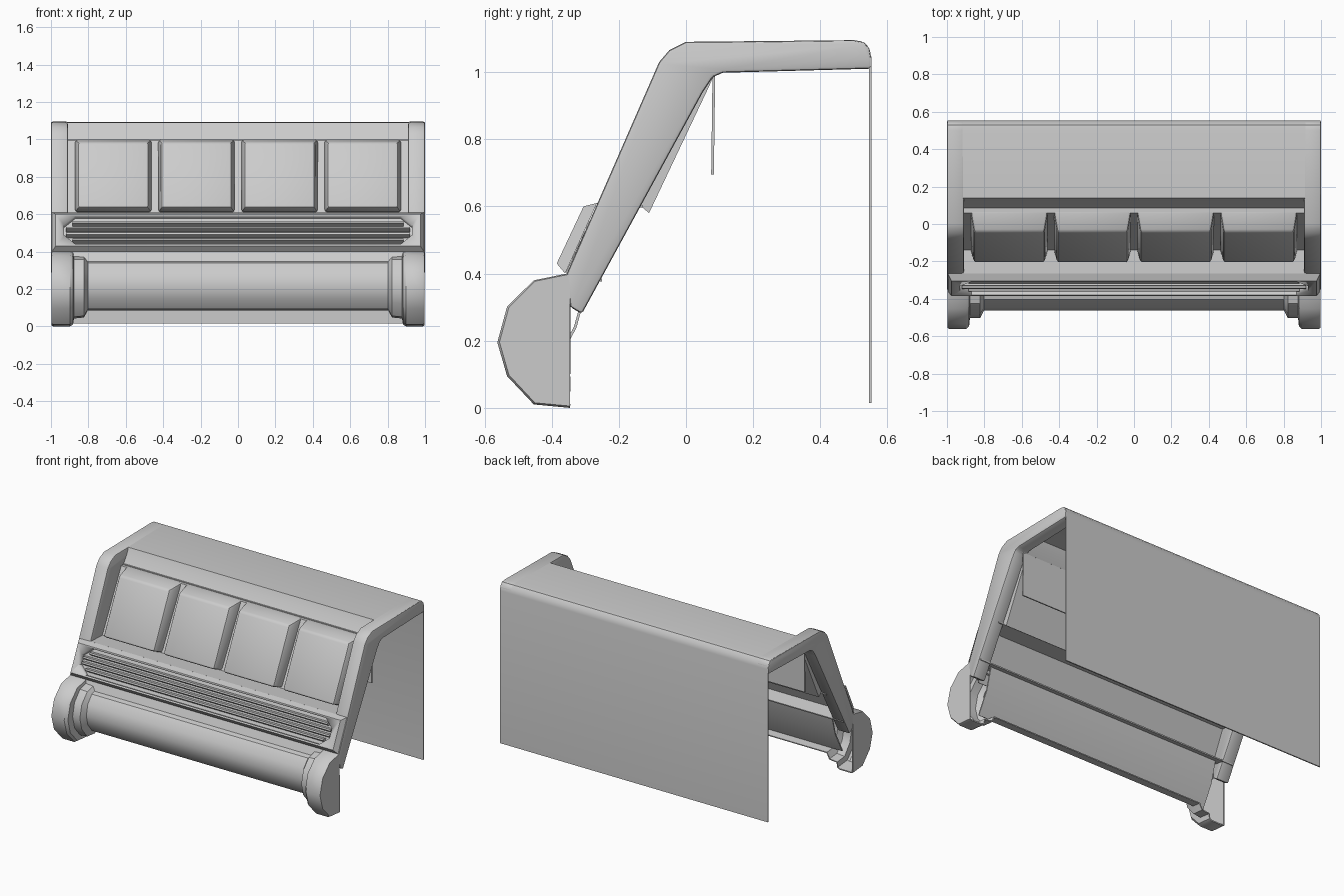
import bpy, bmesh, math
from mathutils import Vector

cube = bpy.data.objects.get("Cube")
if cube:
    bpy.data.objects.remove(cube)

gray = bpy.data.materials.new("plain_gray")
gray.use_nodes = True
COLOR = (0.6, 0.6, 0.6, 1)
gray.diffuse_color = COLOR
gray.node_tree.nodes["Principled BSDF"].inputs["Base Color"].default_value = COLOR

UP = Vector((0, 0.426, 0.905))       # up along the sloped front
OUT = Vector((0, -0.905, 0.426))     # outward from the sloped front
CENTRE = Vector((0, -0.345, 0.515))  # middle of the grille front


def activate(obj):
    bpy.ops.object.select_all(action='DESELECT')
    bpy.context.view_layer.objects.active = obj
    obj.select_set(True)


def apply(obj, kind, **settings):
    mod = obj.modifiers.new(kind, kind)
    for key, value in settings.items():
        setattr(mod, key, value)
    activate(obj)
    bpy.ops.object.modifier_apply(modifier=mod.name)


def loft(name, rings, closed=True, caps=True, bevel=0, thick=0):
    """Join matching rings of points into a skin."""
    bm = bmesh.new()
    rows = [[bm.verts.new(p) for p in ring] for ring in rings]
    count = len(rows[0])
    for a, b in zip(rows, rows[1:]):
        for i in range(count if closed else count - 1):
            j = (i + 1) % count
            bm.faces.new((a[i], a[j], b[j], b[i]))
    if caps:
        bm.faces.new(rows[0])
        bm.faces.new(rows[-1])
    bmesh.ops.recalc_face_normals(bm, faces=bm.faces)
    mesh = bpy.data.meshes.new(name)
    bm.to_mesh(mesh)
    bm.free()
    mesh.materials.append(gray)
    obj = bpy.data.objects.new(name, mesh)
    bpy.context.collection.objects.link(obj)
    if thick:
        apply(obj, 'SOLIDIFY', thickness=thick, offset=0)
    if bevel:
        apply(obj, 'BEVEL', width=bevel, segments=2, limit_method='ANGLE')
    activate(obj)
    bpy.ops.object.shade_smooth_by_angle(angle=math.radians(35))
    return obj


def prism(name, pts, x=0, bevel=0):
    """Side profile of (y, z, half width) drawn out along x."""
    return loft(name, [[(x + s * w, y, z) for y, z, w in pts] for s in (-1, 1)], bevel=bevel)


def sheet(name, pts, half):
    """Thin bent sheet following a side path."""
    return loft(name, [[(s * half, y, z) for y, z in pts] for s in (-1, 1)],
                closed=False, caps=False, thick=0.008)


def on_slope(x, u, n):
    return CENTRE + Vector((x, 0, 0)) + UP * u + OUT * n


# Side frames: sloped front arm bending into the top arm
frame = [(-0.355, 0.40), (-0.08, 1.03), (-0.05, 1.065), (0.0, 1.09),
         (0.50, 1.095), (0.53, 1.09), (0.547, 1.07), (0.552, 1.04), (0.552, 1.01),
         (0.11, 0.998), (0.08, 0.985), (0.05, 0.94), (-0.31, 0.28), (-0.345, 0.30)]
for side, x in (("right", -0.955), ("left", 0.955)):
    prism(side + "_frame", [(y, z, 0.045) for y, z in frame], x, bevel=0.009)

# Top cover with front lip, rounded rear corner and back sheet
sheet("top_and_back_cover", [(0.085, 0.99), (0.122, 1.045), (0.14, 1.086), (0.50, 1.09),
                             (0.527, 1.086), (0.543, 1.067), (0.549, 1.04), (0.549, 0.015)], 0.996)
sheet("hanging_sheet", [(0.083, 1.0), (0.079, 0.695)], 0.94)

# Recessed plate with four raised pads
prism("recessed_plate", [(-0.14, 0.605, 0.91), (0.06, 0.995, 0.91), (0.085, 0.995, 0.91),
                         (0.07, 0.96, 0.91), (-0.11, 0.58, 0.91)])
for i in range(4):
    prism("pad_%d" % (i + 1), [(-0.21, 0.635, 0.188), (-0.042, 0.985, 0.188),
                               (0.07, 1.0, 0.207), (-0.14, 0.607, 0.207)],
          -0.667 + i * 0.4447, bevel=0.014)

# Grille surround with a long eight-sided opening
bar = prism("grille_surround", [(-0.36, 0.40, 0.995), (-0.385, 0.43, 0.975),
                                (-0.305, 0.60, 0.975), (-0.265, 0.61, 0.995)])
quarter = [(0.87, 0.083), (0.93, 0.03)]
right_half = quarter + [(x, -u) for x, u in reversed(quarter)]
outline = right_half + [(-x, -u) for x, u in right_half]
cutter = loft("opening_cutter", [[on_slope(x, u, n) for x, u in outline] for n in (-0.07, 0.05)])
cutter.hide_render = True
apply(bar, 'BOOLEAN', object=cutter, operation='DIFFERENCE', solver='EXACT')
bpy.data.objects.remove(cutter)
sheet("grille_floor", [(-0.354, 0.402), (-0.258, 0.608)], 0.95)

# Ribs in the opening, longer in the middle
for i, u in enumerate((-0.051, -0.017, 0.017, 0.051)):
    half = 0.92 if abs(u) < 0.03 else 0.885
    rib = [(u - 0.012, -0.036), (u - 0.005, -0.008), (u + 0.005, -0.008), (u + 0.012, -0.036)]
    loft("grille_rib_%d" % (i + 1),
         [[on_slope(s * half, a, n) for a, n in rib] for s in (-1, 1)])

# Ledges above and below the grille, and the flap under it
sheet("upper_ledge", [(-0.265, 0.606), (-0.13, 0.6)], 0.95)
sheet("lower_ledge", [(-0.345, 0.397), (-0.25, 0.38)], 0.992)
sheet("lower_flap", [(-0.345, 0.40), (-0.385, 0.31)], 0.9)

# Half-round roller shell with stepped, wider ends, and a sloped back plate
steps = [(0.995, 0.208, 0.194), (0.985, 0.213, 0.197), (0.90, 0.213, 0.197),
         (0.885, 0.2, 0.19), (0.88, 0.155, 0.165), (0.825, 0.155, 0.16), (0.805, 0.115, 0.13)]
steps += [(-x, d, h) for x, d, h in reversed(steps)]
half_round = [(0, -1), (0.5, -0.95), (0.866, -0.53), (1, -0.03), (0.866, 0.5), (0.5, 0.89), (0, 1)]
rings = []
for x, depth, height in steps:
    mid = 0.2 + (0.2 - height) * 0.28
    rings.append([(x, -0.345 - depth * c, mid + height * s) for c, s in half_round])
loft("roller_shell", rings, closed=False, thick=0.008)
sheet("roller_back_plate", [(-0.29, 0.385), (-0.33, 0.24), (-0.405, 0.1)], 0.88)
